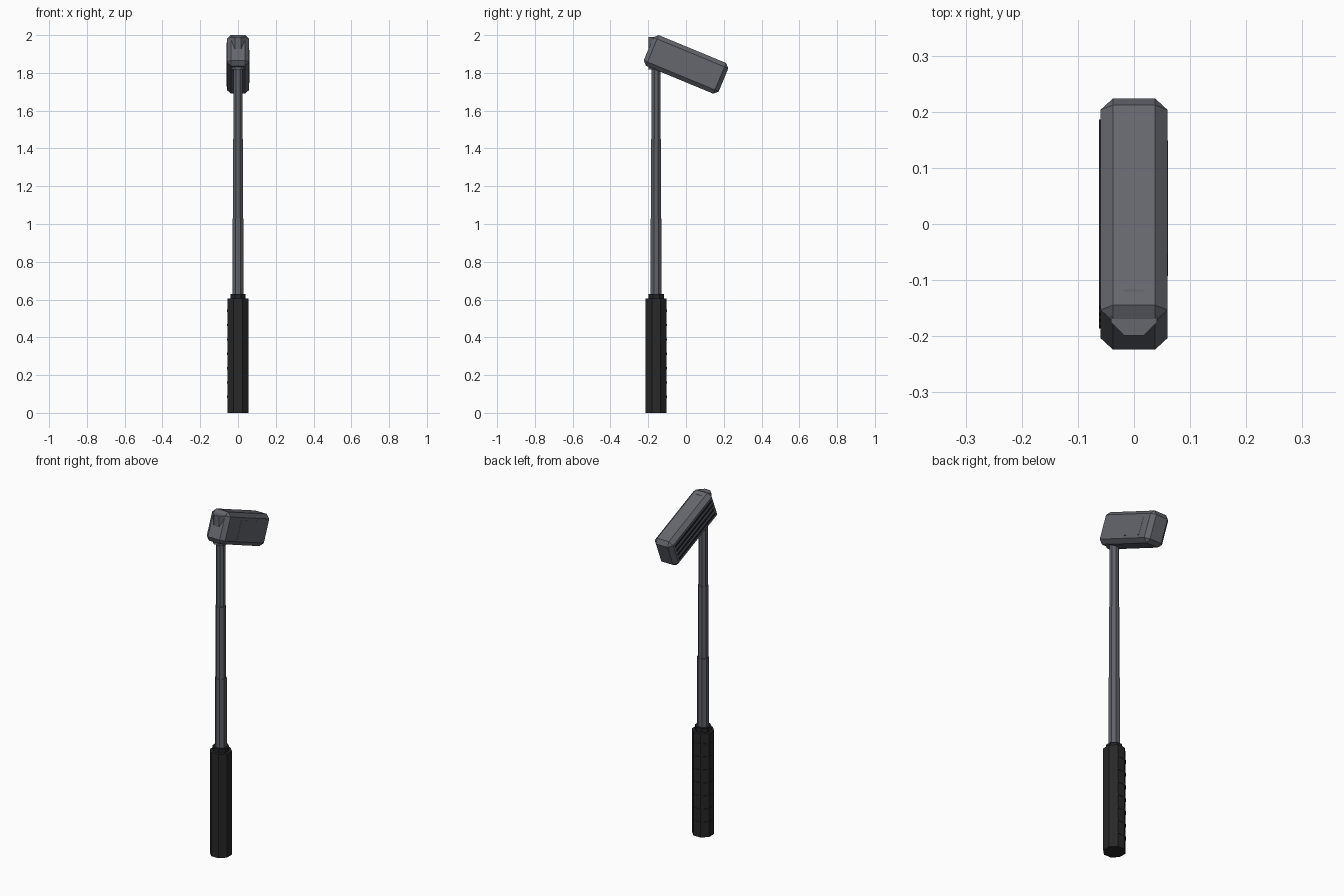
import bpy, bmesh, math
from mathutils import Matrix, Vector

default = bpy.data.objects.get("Cube")
if default:
    bpy.data.objects.remove(default, do_unlink=True)


def material(name, rgb):
    m = bpy.data.materials.new(name)
    m.use_nodes = True
    m.diffuse_color = (*rgb, 1)
    m.node_tree.nodes["Principled BSDF"].inputs["Base Color"].default_value = (*rgb, 1)
    return m


steel = material("grey_steel", (0.13, 0.135, 0.155))
shaft_steel = material("shaft_steel", (0.115, 0.12, 0.135))
rubber = material("black_rubber", (0.021, 0.021, 0.022))
dark = material("dark_trim", (0.014, 0.016, 0.02))

SHAFT_Y = -0.158
HEAD = Matrix.Translation((0, 0, 1.845)) @ Matrix.Rotation(math.radians(-22.5), 4, 'X')


def finish(bm, name, mat):
    mesh = bpy.data.meshes.new(name)
    bm.to_mesh(mesh)
    bm.free()
    mesh.materials.append(mat)
    obj = bpy.data.objects.new(name, mesh)
    bpy.context.collection.objects.link(obj)
    return obj


def octagon(name, flat, z0, z1, mat, flat_top=None, shift=0.0):
    """Upright eight-sided prism; flat is the distance from axis to a side."""
    k = 1 / math.cos(math.pi / 8)
    bm = bmesh.new()
    bmesh.ops.create_cone(bm, cap_ends=True, segments=8, radius1=flat * k,
                          radius2=(flat_top or flat) * k, depth=z1 - z0)
    # Turn until flat sides face the axes
    if not any(abs(abs(f.normal.x) - 1) < 0.05 for f in bm.faces):
        bmesh.ops.rotate(bm, verts=bm.verts, matrix=Matrix.Rotation(math.pi / 8, 3, 'Z'))
    bmesh.ops.translate(bm, verts=bm.verts,
                        vec=(-shift, SHAFT_Y + shift, (z0 + z1) / 2))
    return finish(bm, name, mat)


def head_box(name, size, centre, mat, bevel=0.0):
    """Box in the tilted frame of the head."""
    bm = bmesh.new()
    bmesh.ops.create_cube(bm, size=1)
    bmesh.ops.scale(bm, verts=bm.verts, vec=size)
    if bevel:
        bmesh.ops.bevel(bm, geom=bm.edges[:], offset=bevel, segments=1,
                        affect='EDGES', profile=0.5)
    bmesh.ops.translate(bm, verts=bm.verts, vec=centre)
    bmesh.ops.transform(bm, matrix=HEAD, verts=bm.verts)
    return finish(bm, name, mat)


# Grip with raised rings
octagon("grip", 0.0555, 0.0, 0.605, rubber)
for i in range(7):
    z = 0.085 + i * 0.076
    octagon(f"grip_ring_{i + 1}", 0.0545, z - 0.006, z + 0.006, rubber, shift=0.003)
octagon("grip_collar", 0.041, 0.60, 0.63, dark)

# Stepped shaft
octagon("shaft_lower", 0.0295, 0.62, 1.03, shaft_steel)
octagon("shaft_middle", 0.0265, 1.03, 1.45, shaft_steel)
octagon("shaft_upper", 0.0235, 1.45, 1.90, shaft_steel)

# Head and the socket that joins it to the shaft
octagon("socket", 0.041, 1.818, 1.99, steel)
head_box("head", (0.119, 0.43, 0.176), (0, 0, 0), steel, bevel=0.022)

# Striking face lines on one side, shallow panel on the other
for i in range(4):
    head_box(f"face_line_{i + 1}", (0.006, 0.36, 0.012),
             (-0.059, 0, -0.045 + i * 0.03), dark)
head_box("back_panel", (0.004, 0.22, 0.10), (0.0585, 0.03, 0), steel)
